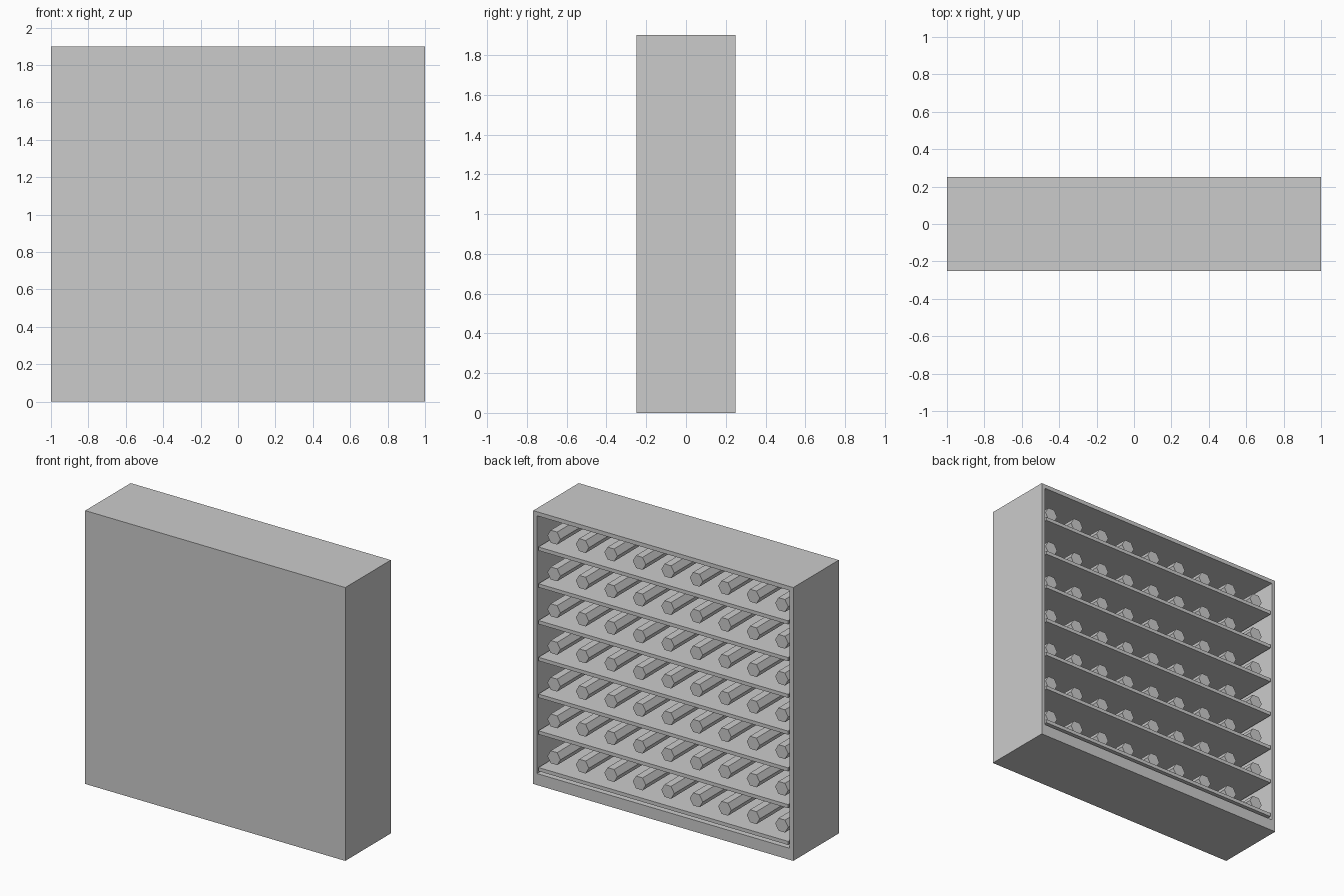
import bpy, bmesh, math
from mathutils import Matrix

if "Cube" in bpy.data.objects:
    bpy.data.objects.remove(bpy.data.objects["Cube"])

W, D, H = 2.0, 0.5, 1.9           # overall size
WALL, PANEL, BASE = 0.04, 0.03, 0.08
SHELF, STEP, FIRST = 0.025, 0.2555, 0.10
ROWS, COLS, PITCH = 7, 9, 0.219

grey = bpy.data.materials.new("light grey")
grey.diffuse_color = (0.6, 0.6, 0.6, 1)
grey.use_nodes = True
grey.node_tree.nodes["Principled BSDF"].inputs["Base Color"].default_value = grey.diffuse_color


def finish(name, bm):
    mesh = bpy.data.meshes.new(name)
    bm.to_mesh(mesh)
    bm.free()
    mesh.materials.append(grey)
    obj = bpy.data.objects.new(name, mesh)
    bpy.context.collection.objects.link(obj)
    return obj


def box(name, x0, x1, y0, y1, z0, z1):
    bm = bmesh.new()
    m = Matrix.Translation(((x0 + x1) / 2, (y0 + y1) / 2, (z0 + z1) / 2))
    m = m @ Matrix.Diagonal((x1 - x0, y1 - y0, z1 - z0, 1))
    bmesh.ops.create_cube(bm, size=1, matrix=m)
    return finish(name, bm)


# Carcass: open-backed cabinet made by pushing the back face inward
bm = bmesh.new()
bmesh.ops.create_cube(bm, size=1, matrix=Matrix.Translation((0, 0, H / 2)) @ Matrix.Diagonal((W, D, H, 1)))
back = max(bm.faces, key=lambda f: f.calc_center_median().y)
bmesh.ops.inset_region(bm, faces=[back], thickness=WALL)
for v in back.verts:
    if v.co.z < H / 2:
        v.co.z = BASE
pocket = bmesh.ops.extrude_discrete_faces(bm, faces=[back])["faces"]
bmesh.ops.translate(bm, verts=pocket[0].verts, vec=(0, PANEL - D, 0))
bmesh.ops.recalc_face_normals(bm, faces=bm.faces)
finish("cabinet", bm)

# Shelves, each with a row of six-sided rods
inner = W / 2 - WALL
for r in range(ROWS):
    z = FIRST + r * STEP
    box(f"shelf_{r + 1}", -inner, inner, -D / 2 + PANEL, D / 2, z, z + SHELF)
    bm = bmesh.new()
    for c in range(COLS):
        x = (c - (COLS - 1) / 2) * PITCH
        m = Matrix.Translation((x, 0, z + SHELF + 0.07)) @ Matrix.Rotation(math.pi / 2, 4, 'X')
        m = m @ Matrix.Rotation(0, 4, 'Z')
        bmesh.ops.create_cone(bm, cap_ends=True, segments=6, radius1=0.05, radius2=0.05, depth=0.4, matrix=m)
    # keep a flat side facing up
    if not any(abs(f.normal.z) > 0.99 for f in bm.faces):
        for c in range(COLS):
            x = (c - (COLS - 1) / 2) * PITCH
            bmesh.ops.rotate(bm, verts=[v for v in bm.verts if abs(v.co.x - x) < 0.08],
                             cent=(x, 0, z + SHELF + 0.07), matrix=Matrix.Rotation(math.pi / 6, 3, 'Y'))
    bmesh.ops.recalc_face_normals(bm, faces=bm.faces)
    finish(f"rod_row_{r + 1}", bm)
